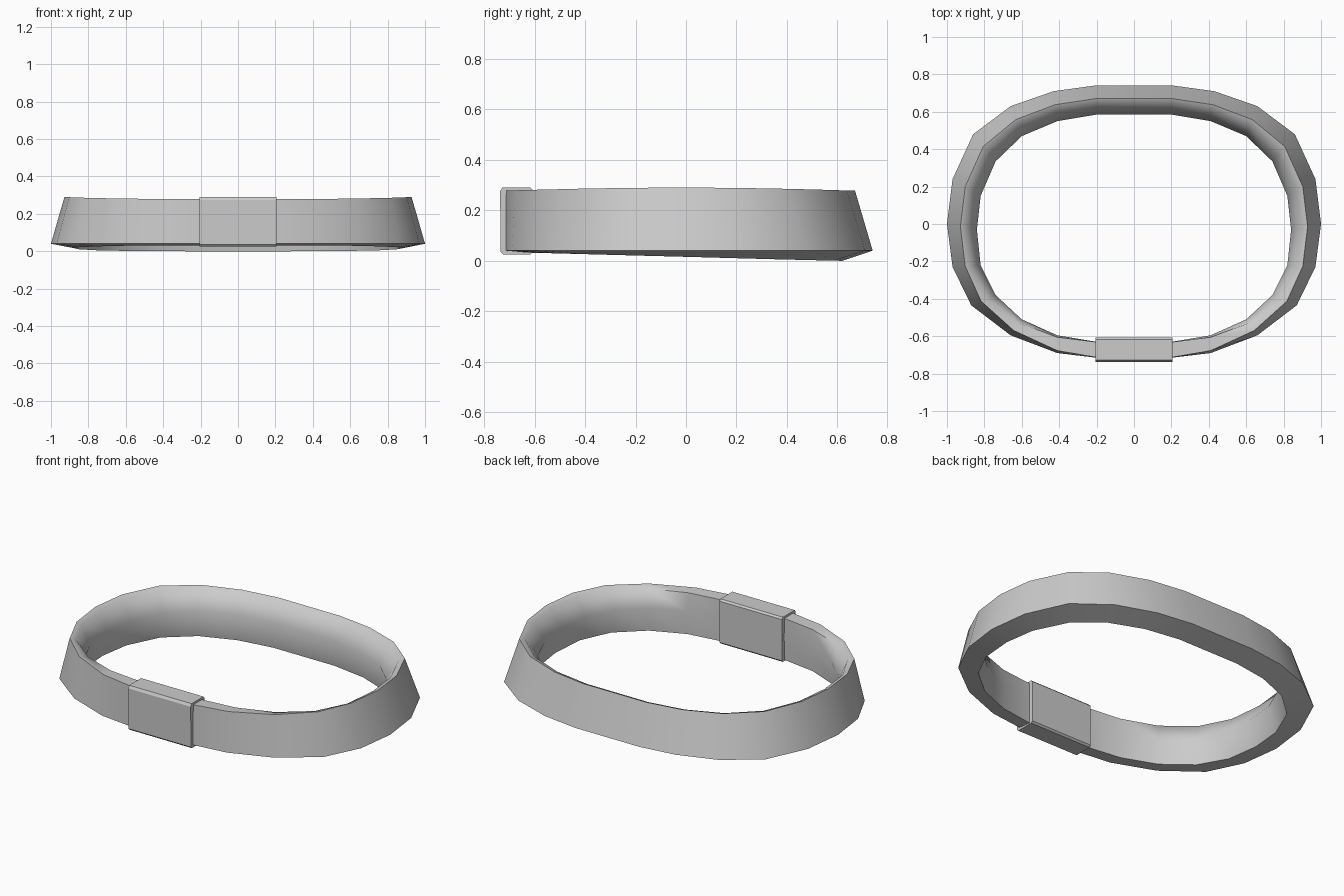
import bpy, bmesh
from mathutils import Vector

if "Cube" in bpy.data.objects:
    bpy.data.objects.remove(bpy.data.objects["Cube"])

# Half outlines of the strap seen from above, back to front
OUTER = [(.21, .74), (.43, .71), (.66, .63), (.86, .48), (.97, .24), (1.0, 0),
         (.97, -.23), (.87, -.435), (.66, -.595), (.41, -.69), (.2, -.715)]
INNER = [(.2, .585), (.41, .55), (.6, .47), (.74, .335), (.82, .15), (.84, -.03),
         (.82, -.22), (.74, -.38), (.6, -.51), (.41, -.595), (.2, -.63)]
# How strongly each station leans inward towards the top
LEAN = [1, 1, 1, 1, 1, 1, 1, .9, .65, .3, .05]


def section(o, i, lean):
    """Cross-section: outer foot, top ridge, inner shoulder, inner belly, inner foot."""
    o, i = Vector(o), Vector(i)
    top = .29 - .012 * (o.y / .72) ** 2
    foot = .016 - .016 * o.y / .72
    pts = [(0, .04), (.45 * lean, top), (1 - .36 * lean, top - .012 * lean),
           (1, .17), (1 - .22 * lean, foot)]
    return [(*o.lerp(i, t), z) for t, z in pts]


def finish(bm, name, angle):
    bmesh.ops.recalc_face_normals(bm, faces=bm.faces)
    mesh = bpy.data.meshes.new(name)
    bm.to_mesh(mesh)
    bm.free()
    ob = bpy.data.objects.new(name, mesh)
    bpy.context.collection.objects.link(ob)
    bpy.ops.object.select_all(action='DESELECT')
    ob.select_set(True)
    bpy.context.view_layer.objects.active = ob
    bpy.ops.object.shade_smooth_by_angle(angle=angle)
    return ob


# Strap: a closed loop of cross-sections
half = [section(o, i, l) for o, i, l in zip(OUTER, INNER, LEAN)]
loop = half + [[(-x, y, z) for x, y, z in s] for s in reversed(half)]
bm = bmesh.new()
rings = [[bm.verts.new(p) for p in s] for s in loop]
for k, a in enumerate(rings):
    b = rings[(k + 1) % len(rings)]
    for j in range(5):
        n = (j + 1) % 5
        bm.faces.new((a[j], a[n], b[n], b[j]))
finish(bm, "belt_strap", 1.2)

# Buckle: a slim block with softened long edges
profile = [(-.735, .035), (-.737, .275), (-.728, .29), (-.617, .29),
           (-.607, .28), (-.607, .035), (-.617, .025), (-.725, .025)]
bm = bmesh.new()
ends = [[bm.verts.new((x, y, z)) for y, z in profile] for x in (-.205, .205)]
for e in ends:
    bm.faces.new(e)
for j in range(8):
    n = (j + 1) % 8
    bm.faces.new((ends[0][j], ends[0][n], ends[1][n], ends[1][j]))
finish(bm, "belt_buckle", .5)
